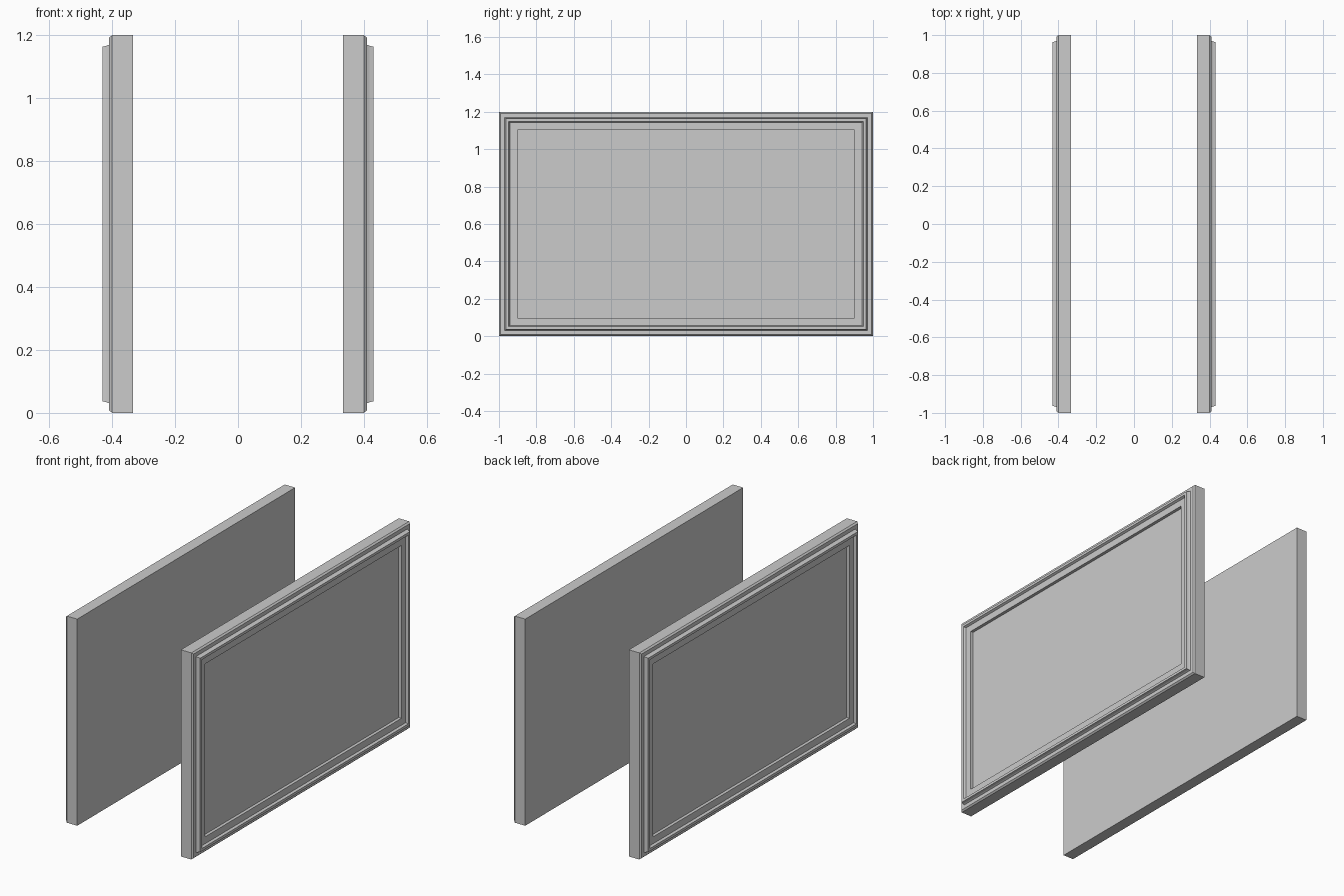
import bpy, bmesh

if "Cube" in bpy.data.objects:
    bpy.data.objects.remove(bpy.data.objects["Cube"])

Y, Z = 1.0, 1.2   # half depth and full height of each panel

# Moulding profile: (inset from the border, distance from the centre plane)
PROFILE = [(0.0, 0.333), (0.0, 0.40), (0.008, 0.409), (0.03, 0.409),
           (0.034, 0.418), (0.037, 0.431), (0.052, 0.431), (0.058, 0.418),
           (0.098, 0.418), (0.098, 0.40)]


def panel(name, side):
    bm = bmesh.new()
    # Concentric rectangular loops following the profile
    loops = []
    for inset, x in PROFILE:
        y = Y - inset
        corners = [(-y, inset), (y, inset), (y, Z - inset), (-y, Z - inset)]
        loops.append([bm.verts.new((side * x, cy, cz)) for cy, cz in corners])
    for a, b in zip(loops, loops[1:]):
        for i in range(4):
            j = (i + 1) % 4
            bm.faces.new((a[i], a[j], b[j], b[i]))
    # Flat inner side and recessed centre field
    bm.faces.new(loops[0])
    bm.faces.new(loops[-1])
    bmesh.ops.recalc_face_normals(bm, faces=bm.faces)
    mesh = bpy.data.meshes.new(name)
    bm.to_mesh(mesh)
    bm.free()
    obj = bpy.data.objects.new(name, mesh)
    bpy.context.collection.objects.link(obj)
    return obj


panel("left_side_panel", -1)
panel("right_side_panel", 1)
